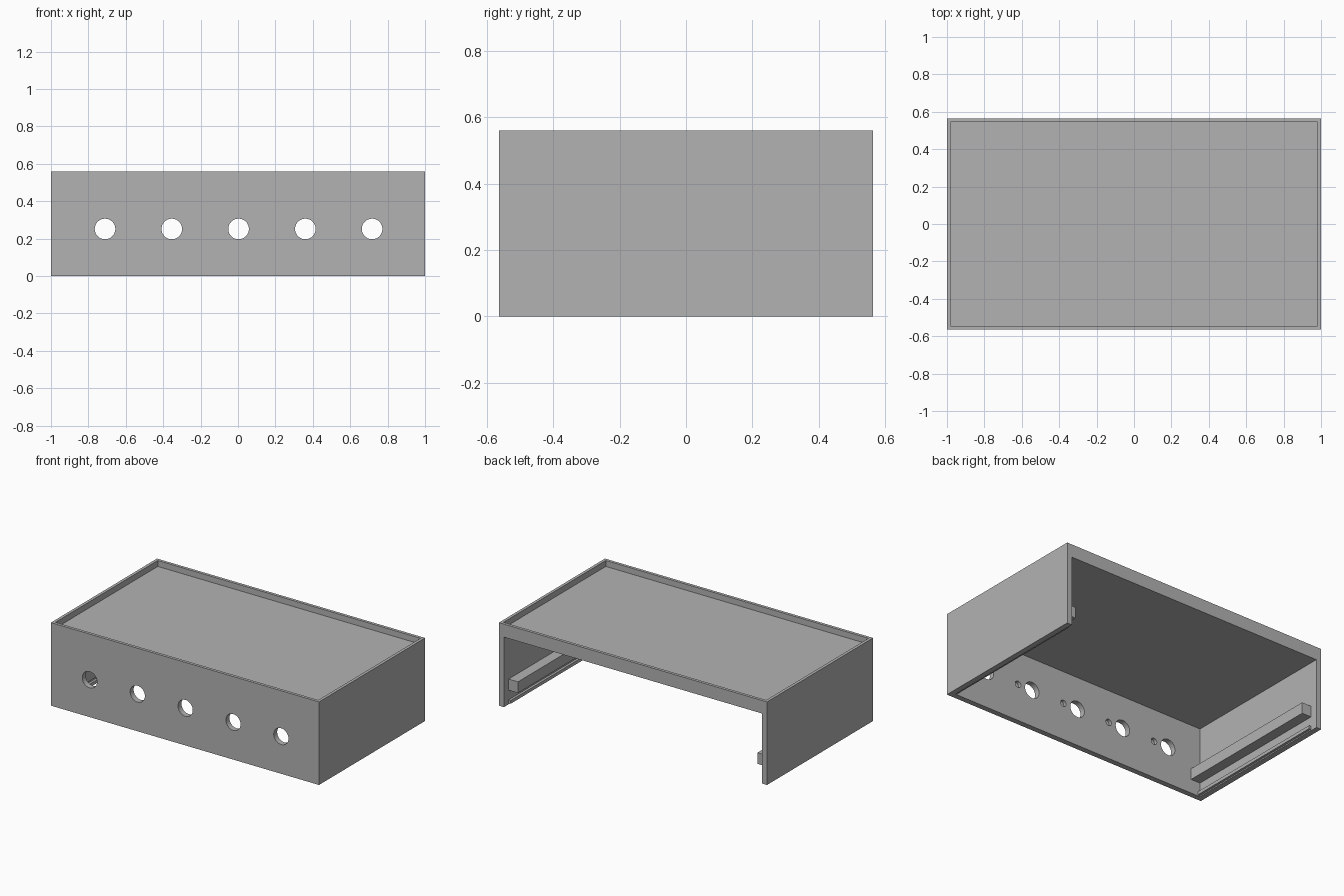
import bpy
import math
from mathutils import Vector

cube = bpy.data.objects.get("Cube")
if cube:
    bpy.data.objects.remove(cube, do_unlink=True)

HX, HY, H = 1.0, 0.565, 0.56      # half width, half depth, height
WALL, RIM = 0.037, 0.02           # wall and rim thickness
CEILING, DECK = 0.472, 0.52       # underside and upper face of the top panel
PITCH, HOLE_Z = 0.357, 0.252

gray = bpy.data.materials.new("gray plastic")
gray.use_nodes = True
gray.diffuse_color = (0.45, 0.45, 0.45, 1)
gray.node_tree.nodes["Principled BSDF"].inputs["Base Color"].default_value = gray.diffuse_color


def box(name, low, high):
    """Box between two opposite corners."""
    low, high = Vector(low), Vector(high)
    bpy.ops.mesh.primitive_cube_add(size=1)
    ob = bpy.context.object
    ob.name = name
    for v in ob.data.vertices:
        v.co = [low[i] + (v.co[i] + 0.5) * (high[i] - low[i]) for i in range(3)]
    ob.data.materials.append(gray)
    return ob


def drill(x, radius, y_start, y_end):
    """Cylindrical cutter along y."""
    bpy.ops.mesh.primitive_cylinder_add(
        vertices=48, radius=radius, depth=y_end - y_start,
        location=(x, (y_start + y_end) / 2, HOLE_Z), rotation=(math.pi / 2, 0, 0))
    ob = bpy.context.object
    ob.data.materials.append(gray)
    return ob


def cut(target, cutter):
    """Subtract the cutter, then discard it."""
    mod = target.modifiers.new("cut", 'BOOLEAN')
    mod.operation = 'DIFFERENCE'
    mod.solver = 'EXACT'
    mod.object = cutter
    bpy.context.view_layer.objects.active = target
    bpy.ops.object.modifier_apply(modifier=mod.name)
    bpy.data.objects.remove(cutter, do_unlink=True)


# Housing: open at the bottom and back, with a sunken top panel
housing = box("housing", (-HX, -HY, 0), (HX, HY, H))
cut(housing, box("cavity", (-HX + WALL, -HY + WALL, -0.1), (HX - WALL, HY + 0.1, CEILING)))
cut(housing, box("recess", (-HX + RIM, -HY + RIM, DECK), (HX - RIM, HY - RIM, H + 0.1)))

# Five through holes in the front, each with a blind locating hole inside
for i in range(-2, 3):
    x = 0.003 + i * PITCH
    cut(housing, drill(x, 0.055, -HY - 0.05, -HY + WALL + 0.05))
    cut(housing, drill(x + 0.11, 0.022, -HY + 0.015, -HY + WALL + 0.05))

bpy.ops.object.select_all(action='DESELECT')
housing.select_set(True)
bpy.context.view_layer.objects.active = housing
bpy.ops.object.shade_smooth_by_angle(angle=math.radians(30))

# Slide rail and lower lip on the inside of each side wall
for side, s in (("left", 1), ("right", -1)):
    for part, width, z0, z1 in (("rail", 0.07, 0.095, 0.17), ("lip", 0.016, 0.008, 0.03)):
        inner, outer = HX - WALL - width, HX - WALL + 0.005
        xs = sorted((s * inner, s * outer))
        box(f"{side}_{part}", (xs[0], -HY + WALL - 0.005, z0), (xs[1], HY - 0.05, z1))
